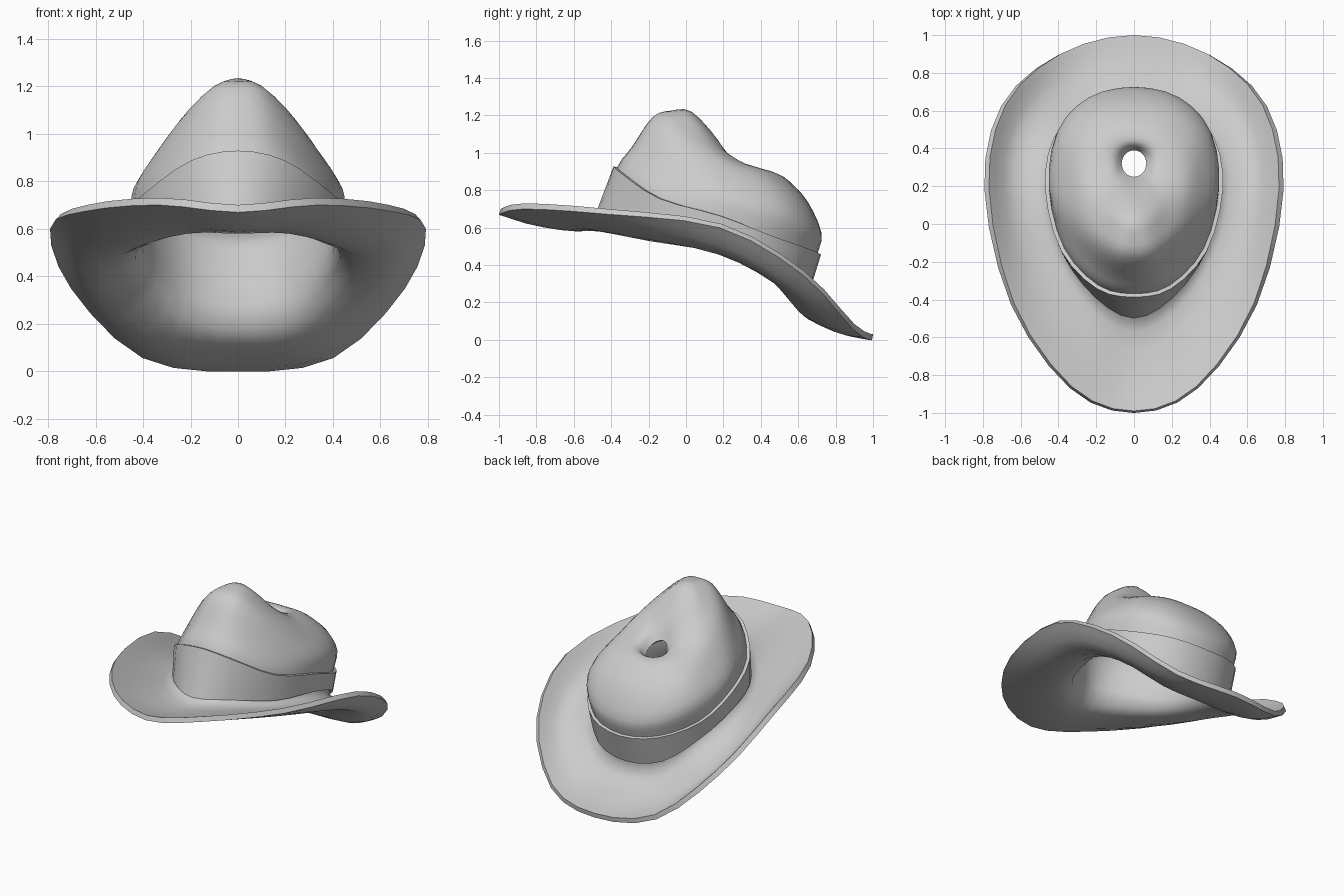
import bpy, bmesh, math
from mathutils import Vector

if "Cube" in bpy.data.objects:
    bpy.data.objects.remove(bpy.data.objects["Cube"])

# Half rings run from front centre, round the +x side, to back centre
BRIM = [
    [(0, -.99, .70), (.33, -.86, .73), (.635, -.42, .70), (.768, .19, .62), (.68, .63, .37), (.39, .90, .085), (0, 1, .03)],
    [(0, -.76, .635), (.26, -.66, .655), (.52, -.28, .60), (.635, .19, .495), (.57, .53, .31), (.32, .76, .10), (0, .84, .07)],
    [(0, -.49, .635), (.20, -.385, .625), (.38, -.14, .565), (.455, .17, .52), (.41, .42, .41), (.24, .58, .235), (0, .63, .185)],
]
CROWN = [
    [(0, -.37, .92), (.19, -.325, .88), (.37, -.13, .75), (.45, .18, .66), (.41, .44, .555), (.24, .64, .48), (0, .70, .45)],
    [(0, -.29, 1.03), (.16, -.25, 1.0), (.335, -.07, .88), (.44, .19, .77), (.405, .49, .68), (.24, .67, .60), (0, .725, .57)],
    [(0, -.18, 1.19), (.12, -.15, 1.17), (.265, -.02, 1.03), (.36, .20, .88), (.35, .46, .80), (.22, .61, .75), (0, .65, .74)],
    [(0, -.08, 1.225), (.09, -.05, 1.205), (.215, .06, 1.07), (.28, .23, .95), (.26, .41, .89), (.16, .52, .86), (0, .55, .85)],
    [(0, .03, 1.22), (.09, .06, 1.17), (.165, .15, 1.05), (.19, .27, .96), (.17, .39, .92), (.10, .46, .90), (0, .48, .89)],
    [(0, .17, 1.07), (.055, .19, 1.04), (.095, .24, .98), (.11, .31, .94), (.10, .37, .91), (.06, .41, .895), (0, .425, .89)],
]
# Small open hole, tilted with the slope of the crown
HOLE = [(.065 * math.sin(a), .32 - .07 * math.cos(a), .88 + .05 * math.cos(a))
        for a in (math.pi * k / 6 for k in range(7))]


def spline(p, q, r, s, t):
    return .5 * (2 * q + (r - p) * t + (2 * p - 5 * q + 4 * r - s) * t ** 2
                 + (3 * q - p - 3 * r + s) * t ** 3)


def full_ring(half, steps=3):
    pts = [Vector(p) for p in half]
    pts += [Vector((-p.x, p.y, p.z)) for p in pts[-2:0:-1]]
    n = len(pts)
    return [spline(pts[i - 1], pts[i], pts[(i + 1) % n], pts[(i + 2) % n], k / steps)
            for i in range(n) for k in range(steps)]


def refine(rings, steps=3):
    last, out = len(rings) - 1, []
    for i in range(last):
        quad = [rings[max(0, min(last, j))] for j in range(i - 1, i + 3)]
        out += [[spline(*c, k / steps) for c in zip(*quad)] for k in range(steps)]
    return out + [rings[-1]]


def build(name, rings, thickness):
    bm = bmesh.new()
    loops = [[bm.verts.new(p) for p in ring] for ring in rings]
    for a, b in zip(loops, loops[1:]):
        for j in range(len(a)):
            k = (j + 1) % len(a)
            bm.faces.new((a[j], a[k], b[k], b[j]))
    mesh = bpy.data.meshes.new(name)
    bm.to_mesh(mesh)
    bm.free()
    obj = bpy.data.objects.new(name, mesh)
    bpy.context.collection.objects.link(obj)
    bpy.ops.object.select_all(action='DESELECT')
    bpy.context.view_layer.objects.active = obj
    obj.select_set(True)
    mod = obj.modifiers.new("thickness", 'SOLIDIFY')
    mod.thickness, mod.offset = thickness, -1
    bpy.ops.object.modifier_apply(modifier=mod.name)
    bpy.ops.object.shade_smooth_by_angle(angle=math.radians(60))
    return obj


# Hat body: curled brim flowing up into the dented crown
brim = [full_ring(h) for h in BRIM]
crown = [full_ring(h) for h in CROWN + [HOLE]]
build("hat_body", refine(brim + crown), .033)


# Band wrapped round the foot of the crown, its lower edge higher at the back
def outward(ring, d):
    return [p + Vector((p.x, p.y - .15, 0)).normalized() * d for p in ring]


low, top = outward(brim[-1], .008), outward(crown[0], .02)
low = [a.lerp(b, .28 * (a.y + .49) / 1.12) for a, b in zip(low, top)]
band = [[a.lerp(b, t) for a, b in zip(low, top)] for t in (0, .35, .7, 1.03)]
build("hat_band", band, .025)
